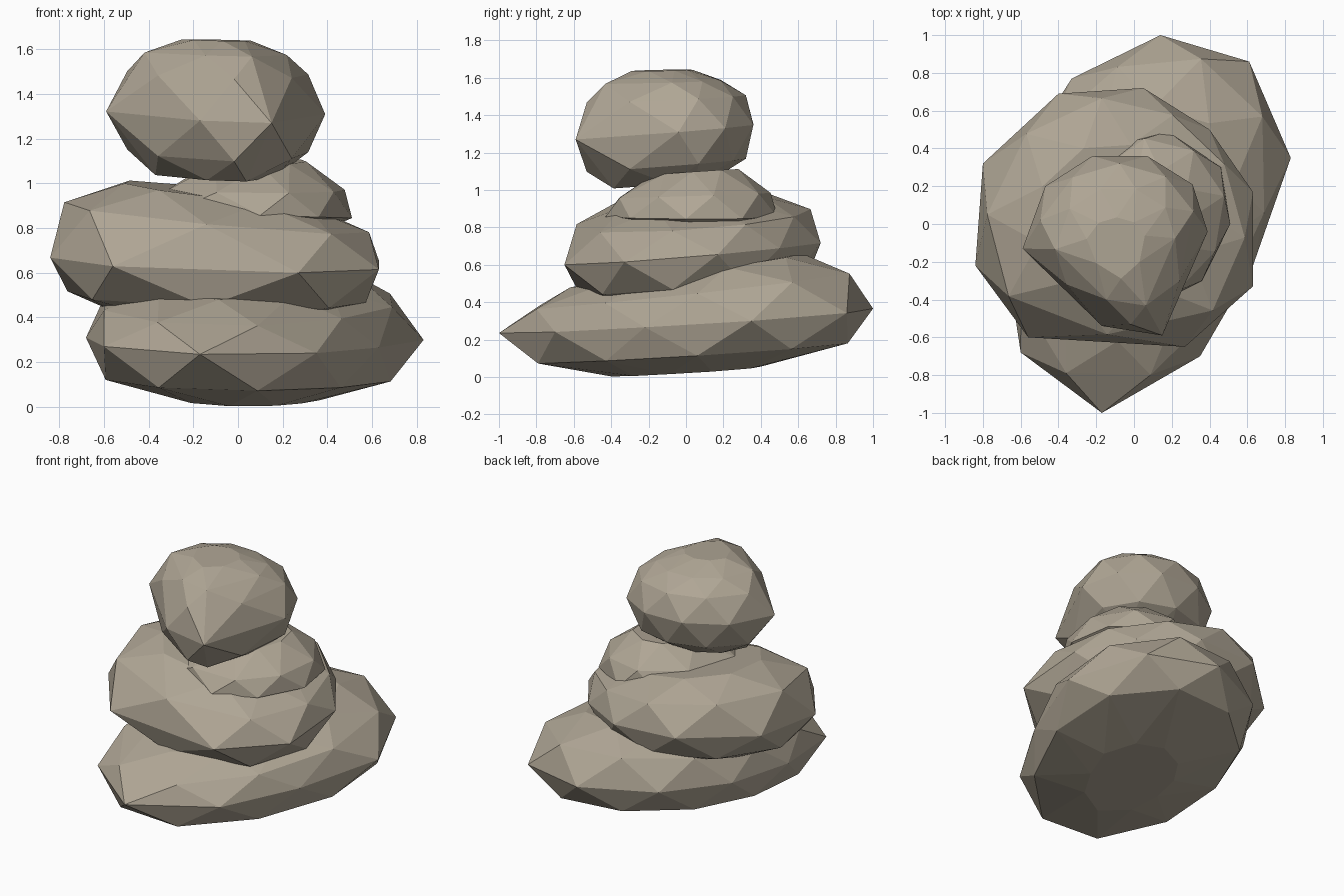
import bpy
import bmesh
from mathutils import Vector

# Remove the default cube if the scene has it
default_cube = bpy.data.objects.get("Cube")
if default_cube:
    bpy.data.objects.remove(default_cube, do_unlink=True)


def make_material(name, colour):
    material = bpy.data.materials.new(name)
    material.use_nodes = True
    material.diffuse_color = colour
    shader = next(node for node in material.node_tree.nodes if node.type == "BSDF_PRINCIPLED")
    shader.inputs["Base Color"].default_value = colour
    shader.inputs["Roughness"].default_value = 0.9
    return material


warm_grey = make_material("warm grey stone", (0.43, 0.38, 0.3, 1))


def make_ring(corners, staggered):
    """Return the outline itself, or the middles of its edges when staggered."""
    if not staggered:
        return corners
    following = corners[1:] + corners[:1]
    return [(here + there) / 2 for here, there in zip(corners, following)]


def make_stone(name, outline, centre, height, slope, crown, keel, swell):
    """Build a faceted stone around its widest outline.

    height and slope set the plane of the outline; crown and keel list
    (scale, offset) rings above and below it, shrunk toward the centre;
    swell makes the crown thicker toward one side.
    """
    corners = [Vector(point) for point in outline]
    centre, slope, swell = Vector(centre), Vector(slope), Vector(swell)

    bm = bmesh.new()
    for corner in corners:
        bm.verts.new((corner.x, corner.y, height + slope.dot(corner)))

    # Each further ring is turned by half a step, so the facets are triangles
    for rings, lean in ((crown, swell), (keel, Vector((0, 0)))):
        for index, (scale, offset) in enumerate(rings):
            for point in make_ring(corners, staggered=index % 2 == 0):
                spot = centre.lerp(point, scale)
                rise = offset * (1 + lean.dot(spot))
                bm.verts.new((spot.x, spot.y, height + slope.dot(spot) + rise))

    # Wrap the rings in a tight skin and drop the points left inside
    hull = bmesh.ops.convex_hull(bm, input=bm.verts)
    spare = {item for group in ("geom_interior", "geom_unused")
             for item in hull[group] if isinstance(item, bmesh.types.BMVert)}
    bmesh.ops.delete(bm, geom=list(spare), context="VERTS")
    bmesh.ops.recalc_face_normals(bm, faces=bm.faces)

    mesh = bpy.data.meshes.new(name)
    bm.to_mesh(mesh)
    bm.free()
    mesh.materials.append(warm_grey)
    mesh.shade_flat()
    stone = bpy.data.objects.new(name, mesh)
    bpy.context.scene.collection.objects.link(stone)


# Broad slab at the bottom, pointed toward the front
make_stone(
    "base_stone",
    outline=[(.14, 1), (.61, .86), (.83, .35), (.63, -.22), (.35, -.7),
             (-.17, -1), (-.6, -.68), (-.68, -.15), (-.6, .35), (-.33, .77)],
    centre=(.05, 0), height=.3, slope=(-.03, .07),
    crown=[(.94, .16), (.62, .27)],
    keel=[(.93, -.17), (.4, -.27)],
    swell=(0, .3),
)

# Large boulder resting on the slab, thicker on its right
make_stone(
    "lower_boulder",
    outline=[(-.4, .69), (.05, .72), (.4, .5), (.63, .17), (.63, -.33),
             (.27, -.65), (-.56, -.6), (-.84, -.22), (-.8, .32)],
    centre=(-.1, .05), height=.66, slope=(-.03, .08),
    crown=[(.94, .18), (.55, .28)],
    keel=[(.92, -.17), (.65, -.23)],
    swell=(-.35, -.1),
)

# Thin wedge between the two boulders
make_stone(
    "wedge_stone",
    outline=[(.18, .49), (.46, .3), (.51, 0), (.36, -.3),
             (.1, -.43), (-.3, -.3), (-.35, .1), (-.07, .43)],
    centre=(.1, .07), height=.86, slope=(-.03, 0),
    crown=[(.98, .11), (.5, .23)],
    keel=[(.5, -.1)],
    swell=(.2, .3),
)

# Round boulder balanced on top
make_stone(
    "top_boulder",
    outline=[(-.22, .36), (.07, .36), (.31, .21), (.39, -.04),
             (.15, -.59), (-.17, -.54), (-.59, -.13), (-.47, .2)],
    centre=(-.1, -.14), height=1.32, slope=(-.02, .08),
    crown=[(.92, .17), (.65, .26), (.35, .32)],
    keel=[(.92, -.18), (.55, -.28)],
    swell=(0, -.2),
)
